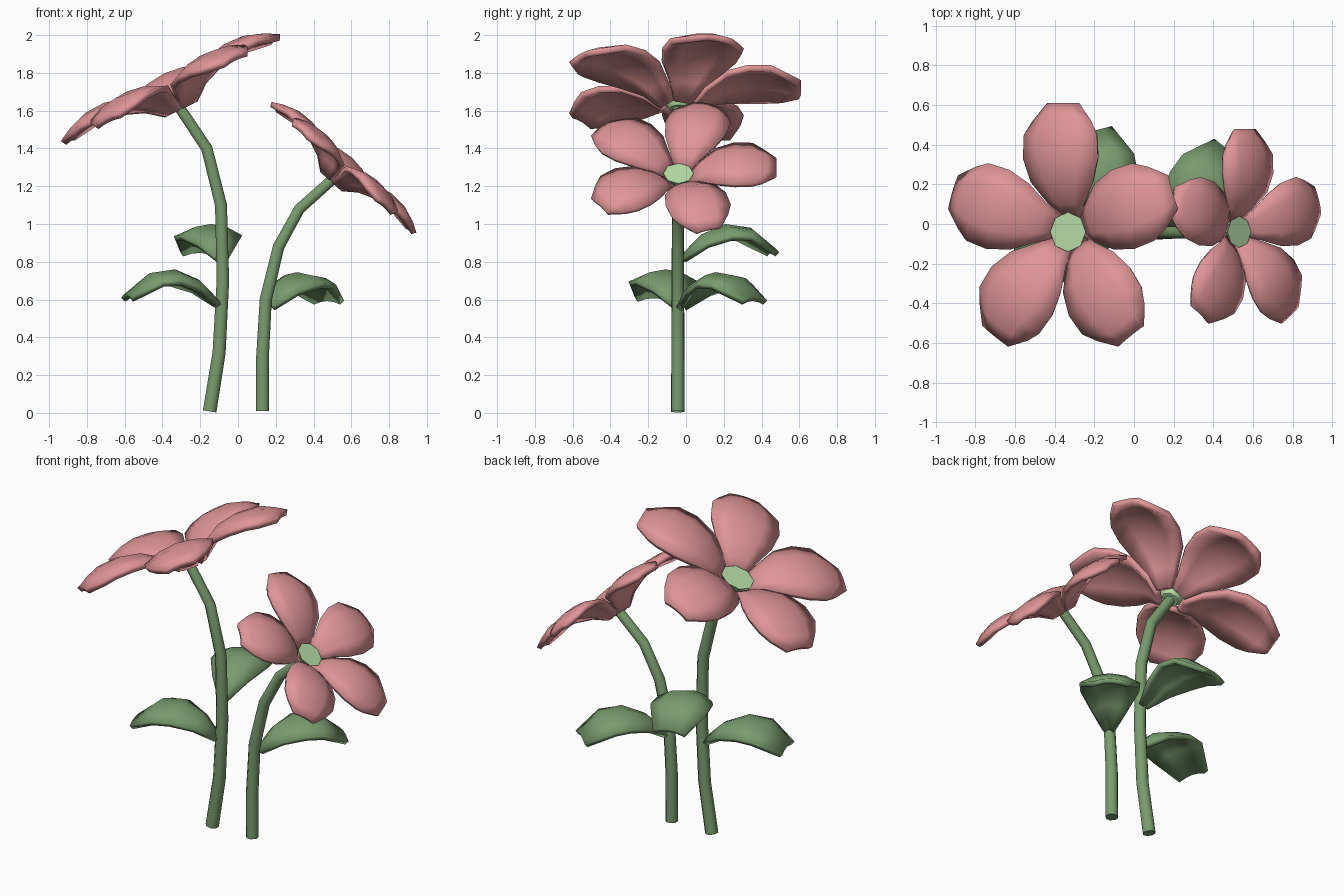
import bpy, bmesh, math
from mathutils import Matrix, Vector

if "Cube" in bpy.data.objects:
    bpy.data.objects.remove(bpy.data.objects["Cube"])


def material(name, rgb):
    m = bpy.data.materials.new(name)
    m.diffuse_color = (*rgb, 1)
    m.use_nodes = True
    m.node_tree.nodes["Principled BSDF"].inputs["Base Color"].default_value = m.diffuse_color
    return m


PINK = material("petal pink", (0.74, 0.30, 0.31))
GREEN = material("stem green", (0.19, 0.33, 0.155))
LIGHT = material("pale green", (0.47, 0.73, 0.39))


def finish(name, bm, mat, thickness=0, angle=40):
    bmesh.ops.recalc_face_normals(bm, faces=bm.faces[:])
    me = bpy.data.meshes.new(name)
    bm.to_mesh(me)
    bm.free()
    me.materials.append(mat)
    ob = bpy.data.objects.new(name, me)
    bpy.context.collection.objects.link(ob)
    if thickness:
        s = ob.modifiers.new("thickness", "SOLIDIFY")
        s.thickness = thickness
        s.offset = -1
    bpy.ops.object.select_all(action="DESELECT")
    ob.select_set(True)
    bpy.context.view_layer.objects.active = ob
    bpy.ops.object.shade_smooth_by_angle(angle=math.radians(angle))
    return ob


def blade(name, rows, matrix, mat, thickness):
    """Arched blade along +x; each row = (distance, height, half width, edge droop)."""
    bm = bmesh.new()
    grid = []
    for i, (r, h, w, drop) in enumerate(rows):
        bow = 0.03 if i == len(rows) - 2 else 0.0
        grid.append([bm.verts.new(matrix @ Vector((r - bow * v * v, w * v, h - drop * v * v)))
                     for v in (-1, -0.5, 0, 0.5, 1)])
    for a, b in zip(grid, grid[1:]):
        for j in range(4):
            bm.faces.new((a[j], b[j], b[j + 1], a[j + 1]))
    ob = finish(name, bm, mat, thickness, 45)
    # keep the upper side as the outer side of the solidify
    up = matrix.to_3x3() @ Vector((0, 0, 1))
    if sum((p.normal.dot(up) for p in ob.data.polygons)) < 0:
        ob.data.flip_normals()
    return ob


def stem(name, path, y, r0, r1):
    """Eight-sided tube swept along an x-z path."""
    pts = [Vector((x, y, z)) for x, z in path]
    bm = bmesh.new()
    rings = []
    for i, p in enumerate(pts):
        t = (pts[min(i + 1, len(pts) - 1)] - pts[max(i - 1, 0)]).normalized()
        side = Vector((0, 1, 0))
        n = t.cross(side)
        r = r0 + (r1 - r0) * i / (len(pts) - 1)
        rings.append([bm.verts.new(p + r * (math.cos(a) * n + math.sin(a) * side))
                      for a in (math.tau * (k + 0.5) / 8 for k in range(8))])
    for a, b in zip(rings, rings[1:]):
        for k in range(8):
            bm.faces.new((a[k], a[(k + 1) % 8], b[(k + 1) % 8], b[k]))
    bm.faces.new(rings[0])
    bm.faces.new(rings[-1])
    finish(name, bm, GREEN, angle=50)


PETAL = [(0.06, -0.02, 0.05, 0.0), (0.14, 0.07, 0.10, 0.02), (0.25, 0.14, 0.175, 0.04),
         (0.37, 0.168, 0.21, 0.05), (0.49, 0.163, 0.205, 0.045), (0.59, 0.13, 0.165, 0.03),
         (0.65, 0.095, 0.09, 0.01)]
LEAF = [(0.02, 0.0, 0.035, 0.02), (0.13, 0.11, 0.11, 0.05), (0.26, 0.165, 0.17, 0.06),
        (0.40, 0.145, 0.175, 0.045), (0.53, 0.035, 0.10, 0.02)]


def flower(name, centre, tilt, scale):
    base = (Matrix.Translation(centre) @ Matrix.Rotation(math.radians(tilt), 4, "Y")
            @ Matrix.Scale(scale, 4))
    for k in range(5):
        turn = Matrix.Rotation(math.radians(18 + 72 * k), 4, "Z")
        blade(f"{name}_petal_{k + 1}", PETAL, base @ turn, PINK, 0.035 * scale)
    # centre disc, tapering down to the stem
    bm = bmesh.new()
    bmesh.ops.create_cone(bm, cap_ends=True, segments=8, radius1=0.05, radius2=0.1,
                          depth=0.07, matrix=base @ Matrix.Translation((0, 0, -0.005)))
    finish(f"{name}_centre", bm, LIGHT)


def leaf(name, origin, azimuth):
    m = Matrix.Translation(origin) @ Matrix.Rotation(math.radians(azimuth), 4, "Z")
    blade(name, LEAF, m, GREEN, 0.03)


# stems
stem("tall_stem", [(-0.15, 0.008), (-0.10, 0.32), (-0.08, 0.7), (-0.09, 1.1),
                   (-0.165, 1.4), (-0.315, 1.625)], -0.043, 0.039, 0.031)
stem("short_stem", [(0.13, 0.01), (0.13, 0.3), (0.147, 0.6), (0.215, 0.88),
                    (0.325, 1.08), (0.505, 1.24)], -0.043, 0.038, 0.03)

# flower heads
flower("tall_flower", (-0.32, -0.04, 1.645), -26, 1.0)
flower("short_flower", (0.515, -0.04, 1.25), 42, 0.8)

# leaves
leaf("left_leaf", (-0.08, -0.045, 0.595), 194)
leaf("back_leaf", (-0.08, -0.045, 0.835), 104)
leaf("right_leaf", (0.15, -0.045, 0.58), 51)
